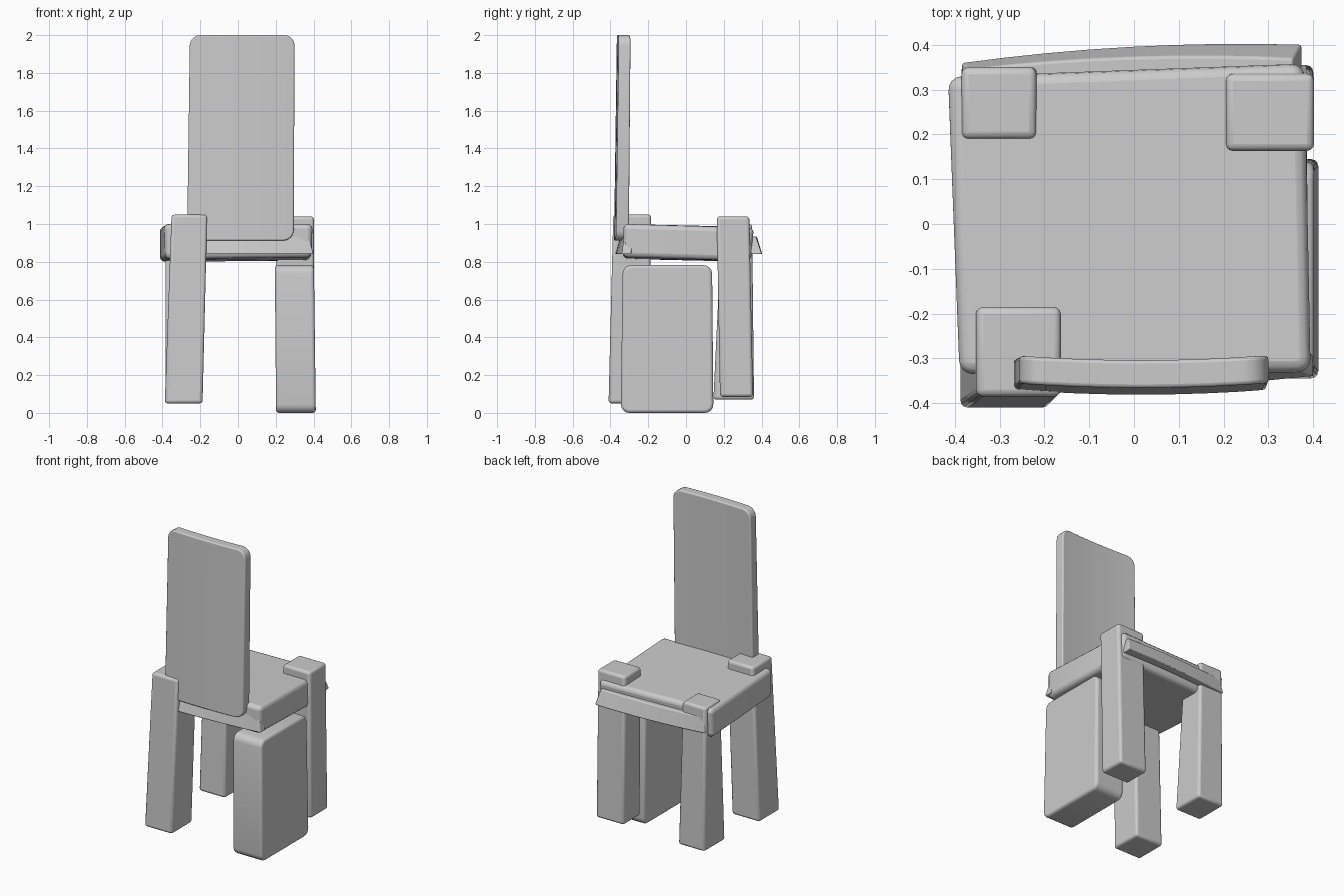
import bpy, bmesh
from mathutils import Vector

if "Cube" in bpy.data.objects:
    bpy.data.objects.remove(bpy.data.objects["Cube"])


def rect(x0, x1, y0, y1, z):
    return [(x0, y0, z), (x1, y0, z), (x1, y1, z), (x0, y1, z)]


def block(name, low, high, bevel=0.012, axis=None, radius=0.0, bow=0.0):
    """Hexahedron from lower and upper quads; optional rounded outline
    (edges along axis) and a bow in y along its x length."""
    bm = bmesh.new()
    a = [bm.verts.new(p) for p in low]
    b = [bm.verts.new(p) for p in high]
    bm.faces.new(a[::-1])
    bm.faces.new(b)
    for i in range(4):
        j = (i + 1) % 4
        bm.faces.new((a[i], a[j], b[j], b[i]))
    if axis is not None:
        edges = []
        for e in bm.edges:
            d = (e.verts[1].co - e.verts[0].co).normalized()
            if abs(d[axis]) > 0.8:
                edges.append(e)
        bmesh.ops.bevel(bm, geom=edges, offset=radius, segments=4,
                        profile=0.5, affect='EDGES')
    if bow:
        xs = [v.co.x for v in bm.verts]
        mid, half = (min(xs) + max(xs)) / 2, (max(xs) - min(xs)) / 2
        for k in range(-3, 4):
            bmesh.ops.bisect_plane(
                bm, geom=bm.verts[:] + bm.edges[:] + bm.faces[:],
                plane_co=Vector((mid + half * k / 4, 0, 0)), plane_no=Vector((1, 0, 0)))
        for v in bm.verts:
            v.co.y += bow * (1 - ((v.co.x - mid) / half) ** 2)
    bmesh.ops.recalc_face_normals(bm, faces=bm.faces[:])
    mesh = bpy.data.meshes.new(name)
    bm.to_mesh(mesh)
    bm.free()
    ob = bpy.data.objects.new(name, mesh)
    bpy.context.collection.objects.link(ob)
    mod = ob.modifiers.new("soft_edges", 'BEVEL')
    mod.width = bevel
    mod.segments = 3
    mod.limit_method = 'ANGLE'
    mod.angle_limit = 0.7
    bpy.context.view_layer.objects.active = ob
    ob.select_set(True)
    bpy.ops.object.shade_smooth_by_angle(angle=0.6)
    ob.select_set(False)
    return ob


# Seat cushion, slightly skewed and sloping to the back
block("seat",
      [(-0.385, -0.335, 0.815), (0.39, -0.335, 0.825), (0.385, 0.345, 0.805), (-0.415, 0.32, 0.80)],
      [(-0.39, -0.335, 1.0), (0.395, -0.33, 1.0), (0.38, 0.36, 0.98), (-0.415, 0.33, 0.985)],
      bevel=0.025, axis=2, radius=0.03)

# Tall backrest with rounded outline
block("backrest", rect(-0.27, 0.295, -0.37, -0.302, 0.912),
      rect(-0.255, 0.30, -0.355, -0.293, 2.0),
      bevel=0.008, axis=1, radius=0.055, bow=-0.011)

# Slanted rails along the front and rear of the seat
block("front_rail",
      [(-0.36, -0.375, 0.84), (0.40, -0.34, 0.84), (0.40, -0.29, 0.84), (-0.36, -0.31, 0.84)],
      [(-0.35, -0.345, 0.93), (0.375, -0.325, 0.935), (0.375, -0.28, 0.935), (-0.35, -0.30, 0.93)],
      bevel=0.006, bow=-0.012)
block("rear_rail",
      [(-0.385, 0.31, 0.84), (0.375, 0.345, 0.84), (0.375, 0.402, 0.84), (-0.385, 0.36, 0.84)],
      [(-0.37, 0.30, 0.935), (0.355, 0.335, 0.935), (0.355, 0.368, 0.935), (-0.37, 0.345, 0.935)],
      bevel=0.006, bow=0.016)

# Three post legs, each leaning a little
block("front_left_leg", rect(-0.388, -0.188, -0.41, -0.20, 0.05),
      rect(-0.352, -0.163, -0.385, -0.185, 1.05), bevel=0.016)
block("rear_right_leg", rect(0.20, 0.40, 0.18, 0.355, 0.085),
      rect(0.205, 0.402, 0.163, 0.335, 1.04), bevel=0.016)
block("rear_left_leg", rect(-0.385, -0.195, 0.145, 0.36, 0.07),
      rect(-0.385, -0.218, 0.19, 0.35, 1.0), bevel=0.016)

# Wide panel leg under the right side
block("front_right_panel_leg", rect(0.202, 0.412, -0.345, 0.145, 0.0),
      rect(0.195, 0.402, -0.335, 0.138, 0.782), bevel=0.016, axis=0, radius=0.045)
